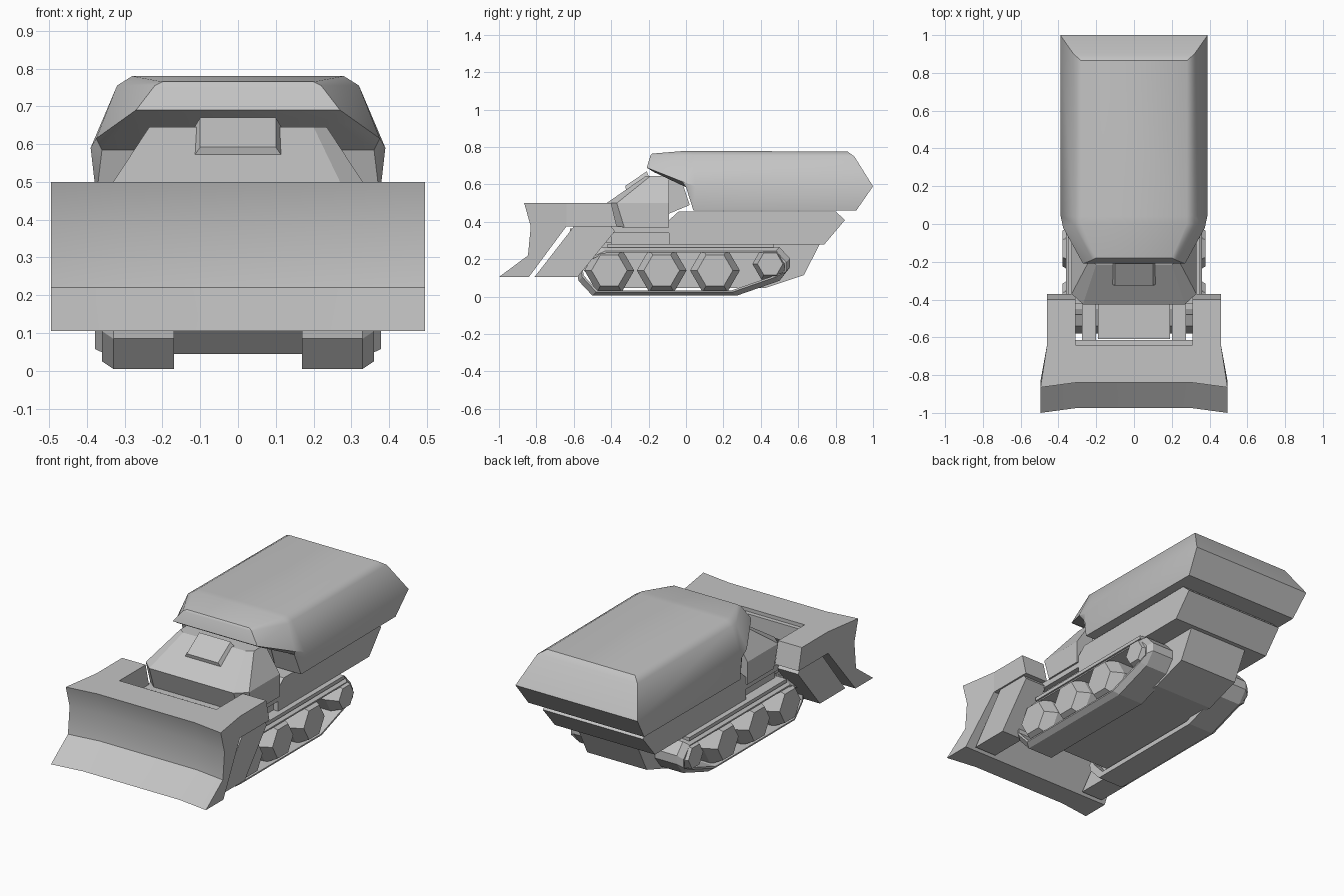
import bpy, bmesh, math

cube = bpy.data.objects.get("Cube")
if cube:
    bpy.data.objects.remove(cube, do_unlink=True)

grey = bpy.data.materials.new("plain grey")
grey.use_nodes = True
COLOUR = (0.55, 0.55, 0.55, 1)
grey.diffuse_color = COLOUR
grey.node_tree.nodes["Principled BSDF"].inputs["Base Color"].default_value = COLOUR


def loft(name, rings, cap="ngon", wrap=False, smooth=None):
    """Skin a list of equal closed rings; cap the ends or join last to first."""
    bm = bmesh.new()
    vs = [[bm.verts.new(p) for p in ring] for ring in rings]
    n = len(vs[0])
    pairs = list(zip(vs, vs[1:]))
    if wrap:
        pairs.append((vs[-1], vs[0]))
    for a, b in pairs:
        for i in range(n):
            j = (i + 1) % n
            bm.faces.new((a[i], a[j], b[j], b[i]))
    if not wrap:
        for ring in (vs[0], vs[-1]):
            if cap == "ngon":
                bm.faces.new(ring)
            else:
                for i in range(n // 2 - 1):
                    bm.faces.new((ring[i], ring[i + 1], ring[n - 2 - i], ring[n - 1 - i]))
    bmesh.ops.recalc_face_normals(bm, faces=bm.faces)
    mesh = bpy.data.meshes.new(name)
    bm.to_mesh(mesh)
    bm.free()
    mesh.materials.append(grey)
    ob = bpy.data.objects.new(name, mesh)
    bpy.context.collection.objects.link(ob)
    if smooth:
        bpy.ops.object.select_all(action="DESELECT")
        ob.select_set(True)
        bpy.context.view_layer.objects.active = ob
        bpy.ops.object.shade_smooth_by_angle(angle=math.radians(smooth))
    return ob


def mirrored(half):
    """Complete a half ring given on +x."""
    return half + [(-x, y, z) for x, y, z in reversed(half)]


def prism(name, profile, x0, x1):
    return loft(name, [[(x, y, z) for y, z in profile] for x in (x0, x1)])


def rect(y0, y1, z0, z1):
    return [(y0, z0), (y1, z0), (y1, z1), (y0, z1)]


# Large container on top, with a pointed nose and a wedge shaped tail
loft("container", [mirrored(h) for h in (
    [(0.25, -0.17, 0.665), (0.27, -0.21, 0.69), (0.22, -0.19, 0.755), (0.2, -0.18, 0.765)],
    [(0.36, 0, 0.585), (0.375, -0.02, 0.615), (0.32, 0, 0.755), (0.28, 0, 0.78)],
    [(0.375, 0.04, 0.46), (0.39, 0.05, 0.59), (0.32, 0.04, 0.755), (0.28, 0.04, 0.78)],
    [(0.37, 0.91, 0.46), (0.39, 1.0, 0.59), (0.32, 0.9, 0.75), (0.28, 0.865, 0.775)],
)], cap="strip", smooth=35)

# Bed under the container, and the hull between the tracks
prism("bed", [(-0.09, 0.28), (-0.09, 0.41), (-0.04, 0.455), (0.8, 0.455),
              (0.85, 0.41), (0.74, 0.28)], -0.32, 0.32)
prism("chassis", [(-0.45, 0.045), (0.42, 0.045), (0.63, 0.115), (0.72, 0.29),
                  (-0.09, 0.29), (-0.09, 0.34), (-0.61, 0.34), (-0.61, 0.2)], -0.19, 0.19)
prism("cab_base", rect(-0.4, -0.09, 0.28, 0.345), -0.29, 0.29)
prism("cab_floor", rect(-0.42, -0.09, 0.34, 0.375), -0.32, 0.32)
prism("neck", [(-0.1, 0.44), (0.02, 0.49), (-0.02, 0.61), (-0.1, 0.64)], -0.22, 0.22)

# Faceted cab with a hatch box on its sloped front
loft("cab", [mirrored([(fx, fy, z), (sx, sy, z), (sx, -0.09, z)])
             for z, fx, fy, sx, sy in ((0.37, 0.27, -0.38, 0.33, -0.33),
                                       (0.5, 0.27, -0.425, 0.33, -0.37),
                                       (0.645, 0.2, -0.215, 0.235, -0.19))])
loft("cab_hatch", [mirrored([(0.115, -0.28, 0.56), (0.115, -0.19, 0.62)]),
                   mirrored([(0.115, -0.32, 0.57), (0.115, -0.2, 0.645)]),
                   mirrored([(0.1, -0.325, 0.592), (0.1, -0.21, 0.67)])])

# Dozer blade, swept forward at both ends
BLADE = [(-1.0, 0.105), (-0.845, 0.22), (-0.83, 0.375), (-0.865, 0.5),
         (-0.64, 0.5), (-0.64, 0.375), (-0.84, 0.105)]
rings = []
for x in (-0.495, -0.31, 0.31, 0.495):
    outer = abs(x) > 0.4
    rings.append([(x * (0.93 if outer and k in (4, 5) else 1),
                   y + (0.025 if not outer and k < 4 else 0), z)
                  for k, (y, z) in enumerate(BLADE)])
loft("blade", rings, smooth=25)
prism("blade_crossbar", rect(-0.65, -0.615, 0.385, 0.48), -0.31, 0.31)

# Track outline and wheel layout
TRACK = [(-0.5, 0.005), (0.27, 0.005), (0.5, 0.085), (0.555, 0.155), (0.555, 0.205),
         (0.5, 0.265), (-0.45, 0.265), (-0.54, 0.225), (-0.58, 0.12), (-0.575, 0.085)]
WHEELS = [(-0.41, 0.14, 0.14), (-0.13, 0.14, 0.14), (0.155, 0.14, 0.14), (0.45, 0.175, 0.1)]


def shrink(y, z, d=0.028):
    return (y - math.copysign(d, y), z - math.copysign(d, z - 0.135))


def hexagon(x, y, z, r):
    return [(x, y + r * math.cos(k * math.pi / 3), z + r * math.sin(k * math.pi / 3))
            for k in range(6)]


for s, side in ((1, "left"), (-1, "right")):
    # Arm and slanted strut holding the blade
    prism(side + "_arm", [(-0.66, 0.375), (-0.37, 0.375), (-0.4, 0.5), (-0.66, 0.5)],
          s * 0.31, s * 0.46)
    prism(side + "_strut", [(-0.81, 0.105), (-0.58, 0.105), (-0.38, 0.35),
                            (-0.4, 0.375), (-0.6, 0.375)], s * 0.31, s * 0.45)
    prism(side + "_rail", rect(-0.62, -0.36, 0.29, 0.365), s * 0.2, s * 0.275)

    # Hollow belt with a chamfered outer rim
    inner = [shrink(y, z) for y, z in TRACK]
    mid = [shrink(y, z, 0.02) for y, z in TRACK]
    loft(side + "_belt", [[(s * x, y, z) for y, z in loop] for x, loop in
                          ((0.17, TRACK), (0.33, TRACK), (0.36, mid),
                           (0.36, inner), (0.17, inner))], wrap=True)
    prism(side + "_fender", rect(-0.42, 0.47, 0.262, 0.282), s * 0.17, s * 0.35)

    # Six sided wheels with raised hubs
    for i, (y, z, r) in enumerate(WHEELS):
        loft(f"{side}_wheel_{i + 1}", [hexagon(s * 0.2, y, z, r * 0.95),
                                       hexagon(s * 0.31, y, z, r * 0.95),
                                       hexagon(s * 0.378, y, z, r * 0.68)])
